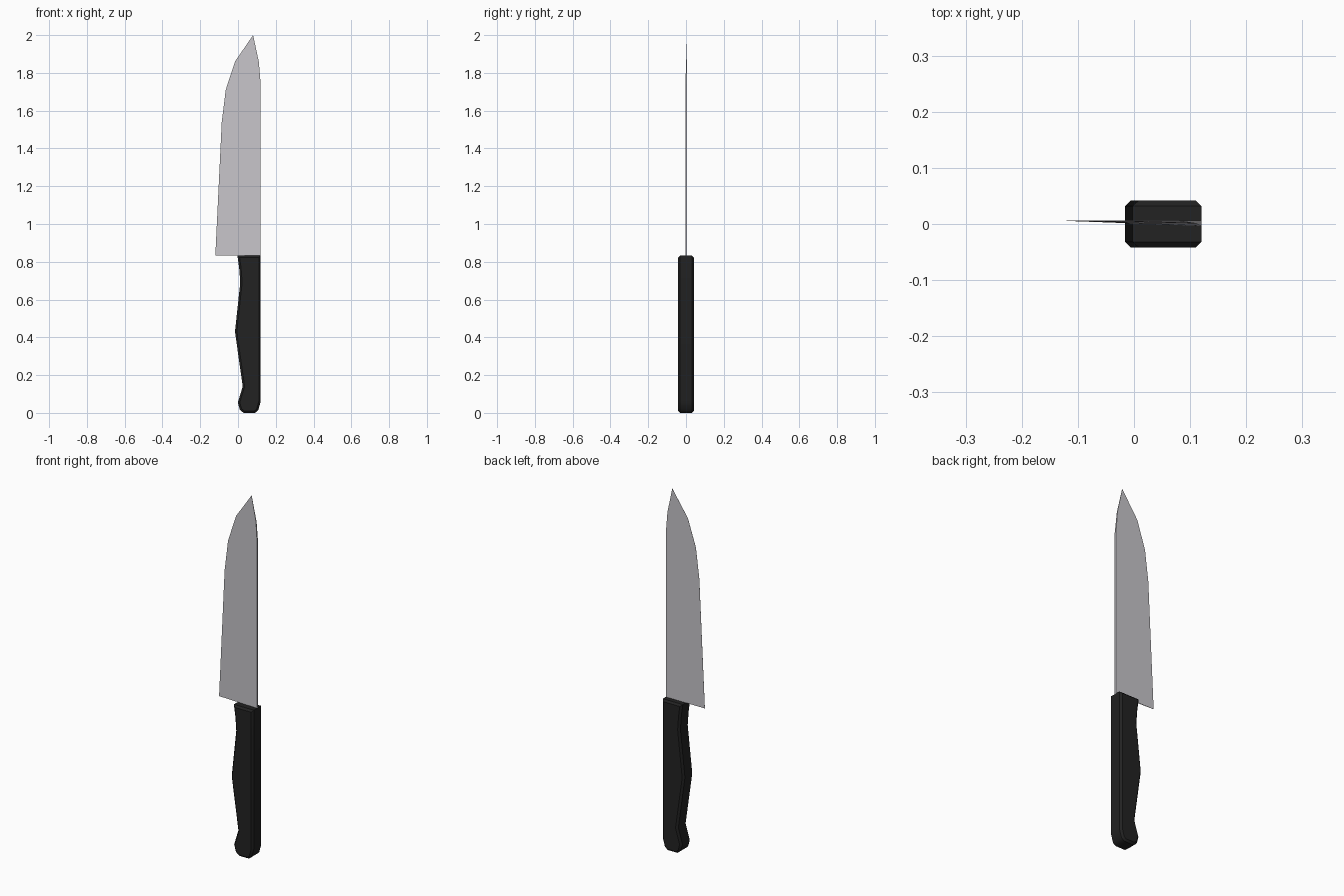
import bpy, bmesh

if "Cube" in bpy.data.objects:
    bpy.data.objects.remove(bpy.data.objects["Cube"])


def material(name, rgb):
    m = bpy.data.materials.new(name)
    m.diffuse_color = (*rgb, 1)
    m.use_nodes = True
    m.node_tree.nodes["Principled BSDF"].inputs["Base Color"].default_value = m.diffuse_color
    return m


def plate(name, outline, front, back, mat):
    """Closed solid from an (x, z) outline; front and back give y at each point."""
    bm = bmesh.new()
    f = [bm.verts.new((x, front(x, z), z)) for x, z in outline]
    b = [bm.verts.new((x, back(x, z), z)) for x, z in outline]
    bm.faces.new(f)
    bm.faces.new(b[::-1])
    n = len(outline)
    for i in range(n):
        j = (i + 1) % n
        bm.faces.new((f[i], b[i], b[j], f[j]))
    bmesh.ops.remove_doubles(bm, verts=bm.verts, dist=0.0001)
    bmesh.ops.recalc_face_normals(bm, faces=bm.faces)
    me = bpy.data.meshes.new(name)
    bm.to_mesh(me)
    bm.free()
    me.materials.append(mat)
    ob = bpy.data.objects.new(name, me)
    bpy.context.collection.objects.link(ob)
    return ob


steel = material("blade_steel", (0.57, 0.56, 0.59))
black = material("handle_black", (0.016, 0.016, 0.016))

# Blade: flat at the back, ground to a cutting edge at -x and a thin tip
edge = [(0.08, 2.0), (-0.016, 1.86), (-0.065, 1.71), (-0.086, 1.54), (-0.12, 0.832)]
spine = [(0.12, 0.832), (0.12, 1.74), (0.11, 1.86)]


def blade_front(x, z):
    if (x, z) in edge:
        return 0.0055
    return -0.0035 if z < 1.8 else 0.001


plate("blade", edge + spine, blade_front, lambda x, z: 0.006, steel)

# Handle: shaped grip with chamfered rims
grip = [(0.12, 0.832), (-0.003, 0.832), (0.006, 0.77), (0.012, 0.69),
        (-0.016, 0.43), (0.025, 0.14), (-0.001, 0.055), (0.01, 0.016),
        (0.03, 0.0), (0.09, 0.0), (0.107, 0.014), (0.12, 0.06)]
handle = plate("handle", grip, lambda x, z: -0.042, lambda x, z: 0.042, black)

# Chamfer the front and back rims only
bm = bmesh.new()
bm.from_mesh(handle.data)
rims = [e for e in bm.edges if abs(e.verts[0].co.y - e.verts[1].co.y) < 0.001]
bmesh.ops.bevel(bm, geom=rims, offset=0.01, segments=1, affect='EDGES')
bm.to_mesh(handle.data)
bm.free()

bpy.context.view_layer.objects.active = handle
handle.select_set(True)
bpy.ops.object.shade_smooth_by_angle(angle=0.7)
